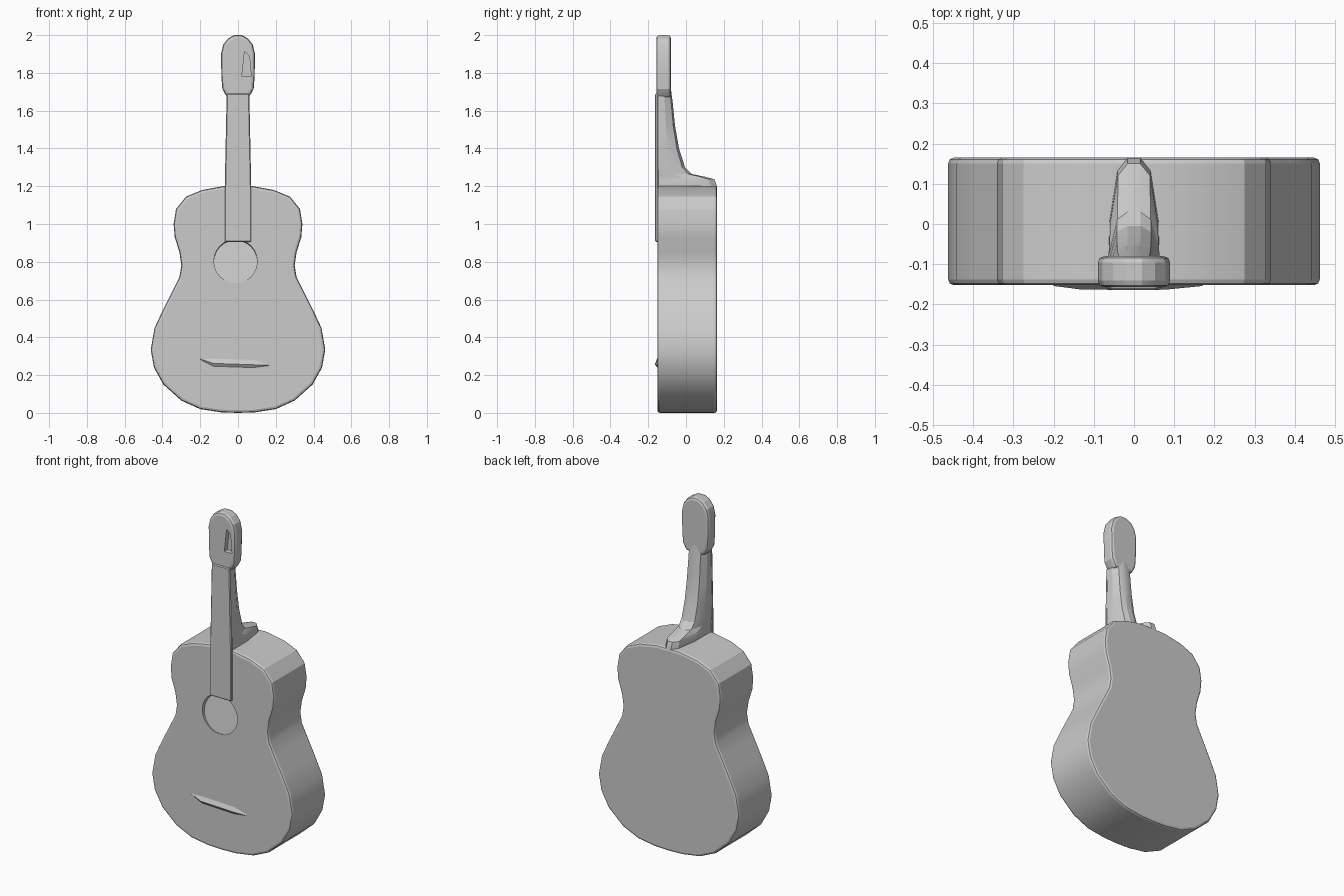
import bpy, bmesh, math
from mathutils import Matrix

if "Cube" in bpy.data.objects:
    bpy.data.objects.remove(bpy.data.objects["Cube"])

grey = bpy.data.materials.new("plain_grey")
grey.use_nodes = True
grey.diffuse_color = (0.6, 0.6, 0.6, 1)
grey.node_tree.nodes["Principled BSDF"].inputs["Base Color"].default_value = (0.6, 0.6, 0.6, 1)


def finish(name, bm):
    bmesh.ops.recalc_face_normals(bm, faces=bm.faces[:])
    mesh = bpy.data.meshes.new(name)
    bm.to_mesh(mesh)
    bm.free()
    mesh.materials.append(grey)
    ob = bpy.data.objects.new(name, mesh)
    bpy.context.collection.objects.link(ob)
    return ob


def loft(name, rings):
    """Skin a list of equal-length rings and cap both ends."""
    bm = bmesh.new()
    rows = [[bm.verts.new(p) for p in ring] for ring in rings]
    for a, b in zip(rows, rows[1:]):
        for i in range(len(a)):
            j = (i + 1) % len(a)
            bm.faces.new((a[i], a[j], b[j], b[i]))
    bm.faces.new(rows[0])
    bm.faces.new(rows[-1])
    return finish(name, bm)


def slab(name, outline, front, back):
    """Extrude an x-z outline from front to back."""
    return loft(name, [[(x, y, z) for x, z in outline] for y in (front, back)])


def activate(ob):
    bpy.ops.object.select_all(action='DESELECT')
    ob.select_set(True)
    bpy.context.view_layer.objects.active = ob


def bevel(ob, width, segments=2):
    activate(ob)
    mod = ob.modifiers.new("Soft rims", 'BEVEL')
    mod.width, mod.segments = width, segments
    mod.limit_method, mod.angle_limit = 'ANGLE', math.radians(50)
    bpy.ops.object.modifier_apply(modifier=mod.name)


def cut(ob, cutter):
    activate(ob)
    cutter.hide_render = True
    mod = ob.modifiers.new("Recess", 'BOOLEAN')
    mod.operation, mod.object, mod.solver = 'DIFFERENCE', cutter, 'EXACT'
    bpy.ops.object.modifier_apply(modifier=mod.name)
    bpy.data.objects.remove(cutter)


def mirrored(half):
    return half + [(-x, z) for x, z in reversed(half)]


# Body: waisted outline with softened rims
body_half = [(0.09, 0.003), (0.2, 0.02), (0.3, 0.065), (0.395, 0.15), (0.445, 0.24),
             (0.462, 0.335), (0.442, 0.45), (0.395, 0.55), (0.345, 0.65), (0.31, 0.72),
             (0.3, 0.78), (0.31, 0.85), (0.335, 0.93), (0.341, 1.0), (0.328, 1.08),
             (0.275, 1.145), (0.19, 1.18), (0.08, 1.2)]
outline = [(0, 0)] + mirrored(body_half)
body = slab("body", outline, -0.152, 0.165)
bevel(body, 0.014)

# Sound hole: shallow recess with a sloping floor
bm = bmesh.new()
place = (Matrix.Translation((-0.013, -0.131, 0.8)) @ Matrix.Rotation(math.radians(-8), 4, 'X')
         @ Matrix.Translation((0, -0.1, 0)) @ Matrix.Rotation(math.radians(90), 4, 'X'))
bmesh.ops.create_cone(bm, cap_ends=True, segments=24, radius1=0.115, radius2=0.115,
                      depth=0.2, matrix=place)
cut(body, finish("sound_hole_cutter", bm))

# Neck: D-shaped sections swelling into the heel; (z, half width, back)
sections = [(1.1, 0.06, 0.163), (1.2, 0.063, 0.164), (1.237, 0.062, 0.15), (1.25, 0.062, 0.1),
            (1.265, 0.064, 0.03), (1.3, 0.066, -0.005), (1.4, 0.065, -0.037),
            (1.52, 0.063, -0.058), (1.64, 0.06, -0.07), (1.73, 0.06, -0.082)]


def neck_ring(z, w, back, front=-0.155):
    d = back - front
    return [(-w, front, z), (w, front, z), (w * 0.97, front + 0.5 * d, z),
            (w * 0.65, front + 0.9 * d, z), (w * 0.25, back, z), (-w * 0.25, back, z),
            (-w * 0.65, front + 0.9 * d, z), (-w * 0.97, front + 0.5 * d, z)]


neck = loft("neck", [neck_ring(*s) for s in sections])

# Fingerboard: thin tapered strip reaching the sound hole
board = slab("fingerboard", mirrored([(0.07, 0.905), (0.07, 1.2), (0.06, 1.69)]), -0.164, -0.145)
bevel(board, 0.005, 1)

# Headstock: rounded paddle with one tapered slot
head_half = [(0.058, 1.67), (0.083, 1.715), (0.088, 1.78), (0.09, 1.9), (0.078, 1.95),
             (0.052, 1.983), (0.02, 2.0)]
headstock = slab("headstock", mirrored(head_half), -0.157, -0.08)
bevel(headstock, 0.016)
slot = [(0.02, 1.78), (0.07, 1.78), (0.06, 1.89), (0.035, 1.915)]
cut(headstock, slab("slot_cutter", slot, -0.25, -0.13))

# Bridge: low ridge tapering to both ends
bridge = loft("bridge", [[(x, -0.15, z + h), (x, -0.152 - 0.011 * t, z), (x, -0.15, z - 0.018 * t)]
                         for x, z, h, t in [(-0.2, 0.285, 0.004, 0.2), (-0.13, 0.262, 0.03, 1),
                                            (0.08, 0.255, 0.03, 1), (0.17, 0.252, 0.006, 0.2)]])

# Facets stay crisp on rims and smooth along gentle curves
for ob in (body, neck, board, headstock, bridge):
    activate(ob)
    bpy.ops.object.shade_smooth_by_angle(angle=math.radians(22))
